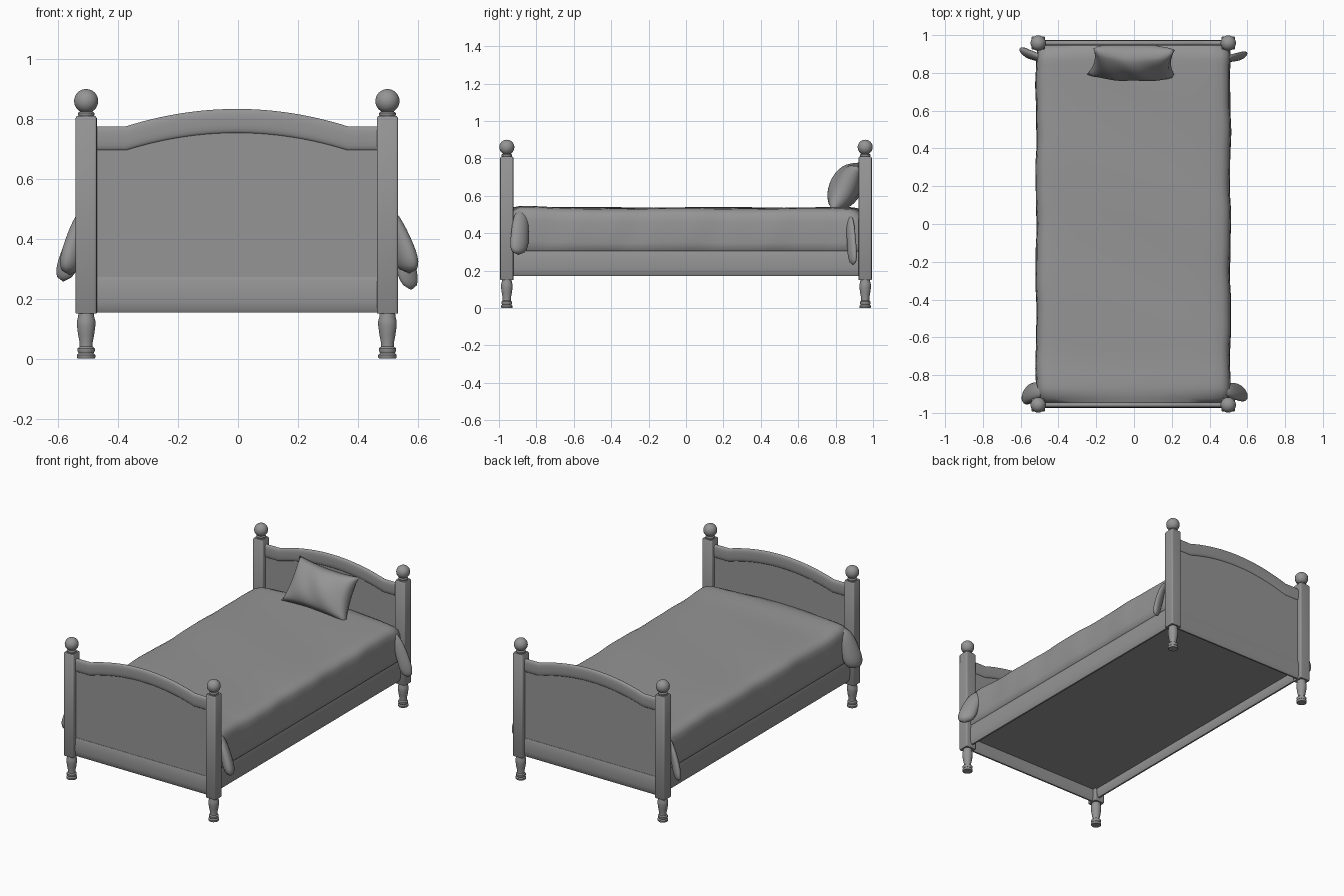
import bpy, bmesh, math
from mathutils import Vector, Matrix

cube = bpy.data.objects.get("Cube")
if cube:
    bpy.data.objects.remove(cube, do_unlink=True)

GREY = (0.3, 0.3, 0.3, 1.0)
grey = bpy.data.materials.new("plain_grey")
grey.use_nodes = True
grey.diffuse_color = GREY
grey.node_tree.nodes["Principled BSDF"].inputs["Base Color"].default_value = GREY


def finish(name, bm, angle=40):
    """Turn a bmesh into a shaded, coloured object."""
    bmesh.ops.recalc_face_normals(bm, faces=bm.faces)
    mesh = bpy.data.meshes.new(name)
    bm.to_mesh(mesh)
    bm.free()
    mesh.materials.append(grey)
    mesh.shade_smooth()
    mesh.set_sharp_from_angle(angle=math.radians(angle))
    obj = bpy.data.objects.new(name, mesh)
    bpy.context.collection.objects.link(obj)
    return obj


def loft(name, rings, angle=40):
    """Skin a list of closed point rings and cap both ends."""
    bm = bmesh.new()
    rows = [[bm.verts.new(p) for p in ring] for ring in rings]
    n = len(rows[0])
    for a, b in zip(rows, rows[1:]):
        for i in range(n):
            j = (i + 1) % n
            bm.faces.new((a[i], a[j], b[j], b[i]))
    bm.faces.new(rows[0])
    bm.faces.new(rows[-1])
    return finish(name, bm, angle)


def spow(v, e):
    return math.copysign(abs(v) ** e, v)


def oval(rx, ry, e=1.0, n=28):
    """Ellipse points; a small e squares the outline off."""
    return [(rx * spow(math.cos(math.tau * (i + 0.5) / n), e),
             ry * spow(math.sin(math.tau * (i + 0.5) / n), e)) for i in range(n)]


def turned(name, x, y, profile, e=1.0):
    return loft(name, [[(x + u, y + v, z) for u, v in oval(r, r, e)] for r, z in profile])


def box(name, lo, hi):
    x0, y0, z0 = lo
    x1, y1, z1 = hi
    return loft(name, [[(x0, y0, z), (x1, y0, z), (x1, y1, z), (x0, y1, z)] for z in (z0, z1)])


# Turned legs, square posts with softened edges, round finials
LEG = [(0.028, 0), (0.031, 0.004), (0.031, 0.012), (0.025, 0.018), (0.029, 0.026), (0.029, 0.034),
       (0.022, 0.04), (0.022, 0.055), (0.027, 0.08), (0.031, 0.11), (0.031, 0.125), (0.027, 0.14),
       (0.026, 0.152)]
POST = [(0.034, 0.15), (0.0355, 0.153), (0.0355, 0.803), (0.031, 0.81)]
NECK = [(0.022, 0.805), (0.028, 0.813), (0.028, 0.82), (0.018, 0.828)]
BALL = [(0.04 * math.sin(a) + 0.0005, 0.86 - 0.04 * math.cos(a))
        for a in (math.pi * i / 16 for i in range(17))]
MID, PX, PY = -0.004, 0.503, 0.958


def arch(x):
    """Rise of the curved top rail."""
    return 0.058 * max(0.0, 1 - (x / 0.37) ** 2)


xs = [-0.5, -0.43] + [0.37 * i / 16 for i in range(-16, 17)] + [0.43, 0.5]
half = [(0.008, 0.272), (0.012, 0.258), (0.015, 0.225), (0.015, 0.19), (0.012, 0.168), (0.005, 0.154)]
rail_section = half + [(-d, z) for d, z in reversed(half)]

for end, s in (("foot", -1), ("head", 1)):
    y = s * PY
    for side, m in (("left", 1), ("right", -1)):
        for part, prof, e in (("leg", LEG, 1), ("post", POST, 0.2), ("neck", NECK, 1),
                              ("ball", BALL, 1)):
            turned(f"{end}_{side}_{part}", MID + m * PX, y, prof, e)
    # Thin panel, arched rounded top rail, rounded bottom rail
    loft(f"{end}board_panel", [[(MID + x, y - 0.006, 0.2), (MID + x, y + 0.006, 0.2),
                                (MID + x, y + 0.006, 0.735 + arch(x)),
                                (MID + x, y - 0.006, 0.735 + arch(x))] for x in xs])
    loft(f"{end}board_top_rail", [[(MID + x, y + d, 0.735 + arch(x) + h)
                                   for d, h in oval(0.014, 0.041, 0.7, 20)] for x in xs])
    loft(f"{end}board_bottom_rail", [[(MID + x, y + d, z) for d, z in rail_section]
                                     for x in (-0.49, 0.49)])

# Side rails and raised base board
for side, m in (("left", 1), ("right", -1)):
    loft(f"{side}_side_rail", [[(MID + m * 0.495 + d, y, z * 1.12) for d, z in rail_section]
                               for y in (-0.94, 0.94)])
box("base_board", (MID - 0.49, -0.95, 0.23), (MID + 0.49, 0.95, 0.29))

# Blanket over the mattress, with soft folds down the sides
edge = [(0.498, 0.3), (0.51, 0.31), (0.515, 0.35), (0.515, 0.41), (0.513, 0.46), (0.508, 0.495),
        (0.494, 0.518), (0.468, 0.53), (0.42, 0.535), (0.3, 0.537), (0.15, 0.538)]
outline = edge + [(0, 0.538)] + [(-x, z) for x, z in reversed(edge)]
STEPS = 72
rings = []
for k in range(STEPS + 1):
    y = -0.948 + 1.896 * k / STEPS
    drop = max(0.0, (abs(y) - 0.87) / 0.078) ** 2
    hump = 0.01 * math.exp(-((y + 0.87) / 0.12) ** 2)
    ring = []
    for x, z in outline:
        w = min(1, max(0, (abs(x) - 0.4) / 0.1))
        wave = math.sin(13 * y + 3 * x) + 0.4 * math.sin(29 * y - 5 * x - 9 * z)
        hem = min(1, (z - 0.3) / 0.06)
        sag = drop * (0.014 + 0.12 * x * x)
        nx = x * (1 - 0.03 * drop * hem) + math.copysign(0.003, x) * w * hem * wave
        nz = z + hem * (0.002 * math.sin(9 * y + 4 * x) * (1 - drop) + hump - sag)
        ring.append((MID + nx, y, nz))
    rings.append(ring)
loft("blanket", rings, 50)


# Bunched blanket corners hanging beside the posts
def drape(name, root, tip, rx, ry, skew):
    root, tip = Vector(root), Vector(tip)
    out = []
    for k in range(19):
        t = k / 18
        c = root.lerp(tip, t)
        c.x += 0.01 * math.copysign(1, tip.x) * math.sin(math.pi * t)
        r = math.sqrt(max(0.002, 1 - abs(2 * t - 1) ** 4)) * (0.8 + 0.25 * t)
        tilt = skew * math.copysign(1, c.x * c.y)
        out.append([(c.x + u * r, c.y + (v + tilt * u) * r, c.z) for u, v in oval(rx, ry, 1, 20)])
    return loft(name, out, 80)


drape("foot_left_drape", (0.475, -0.88, 0.525), (0.572, -0.895, 0.285), 0.046, 0.045, 0.5)
drape("foot_right_drape", (-0.485, -0.88, 0.525), (-0.562, -0.905, 0.28), 0.045, 0.055, 0.5)
drape("head_left_drape", (0.485, 0.875, 0.5), (0.578, 0.893, 0.23), 0.036, 0.022, 0.4)
drape("head_right_drape", (-0.49, 0.88, 0.5), (-0.583, 0.912, 0.258), 0.038, 0.026, 0.5)

# Plump pillow with pinched corners, leaning on the headboard
bm = bmesh.new()
for s in (-1, 1):
    made = bmesh.ops.create_grid(bm, x_segments=28, y_segments=20, size=1)
    for v in made["verts"]:
        u, w = v.co.x, v.co.y
        puff = max(0.0, (1 - u * u) * (1 - w * w)) ** 0.42
        v.co = ((0.225 - 0.022 * (1 - w * w)) * u * (1 - 0.04 * w),
                (0.14 - 0.015 * (1 - u * u)) * w,
                s * 0.085 * puff + 0.004 * math.sin(7 * u + 3 * w) * puff)
bmesh.ops.remove_doubles(bm, verts=bm.verts, dist=0.0005)
pillow = finish("pillow", bm, 80)
pillow.matrix_world = (Matrix.Translation((-0.007, 0.856, 0.65))
                       @ Matrix.Rotation(math.radians(60), 4, "X")
                       @ Matrix.Rotation(math.radians(-3), 4, "Z"))
